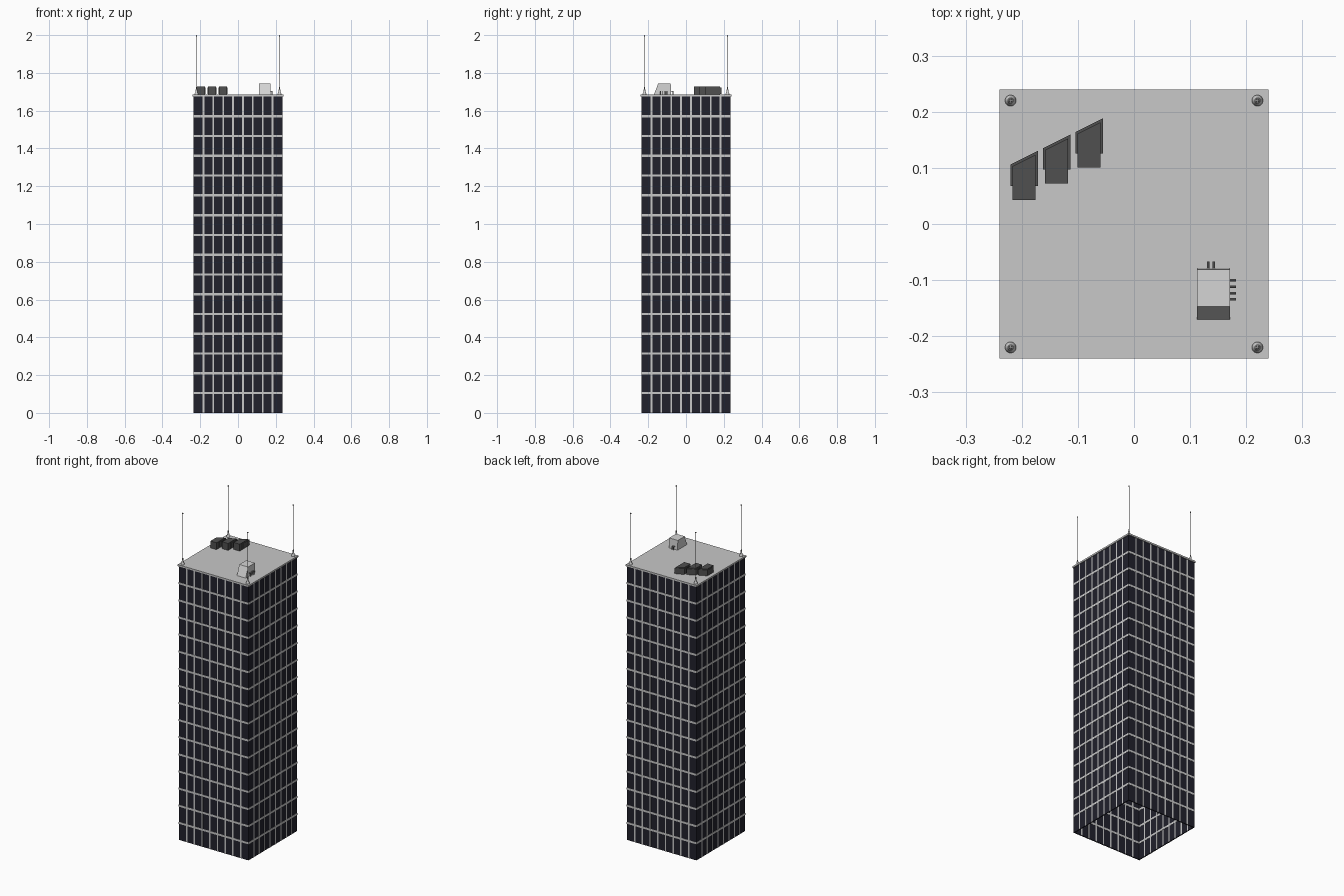
import bpy, bmesh, math
from mathutils import Matrix, Vector

cube = bpy.data.objects.get("Cube")
if cube:
    bpy.data.objects.remove(cube, do_unlink=True)


def material(name, rgb):
    m = bpy.data.materials.new(name)
    m.use_nodes = True
    m.diffuse_color = (*rgb, 1)
    m.node_tree.nodes["Principled BSDF"].inputs["Base Color"].default_value = (*rgb, 1)
    return m


glass = material("dark glass", (0.015, 0.015, 0.025))
concrete = material("pale concrete", (0.58, 0.58, 0.58))
charcoal = material("charcoal metal", (0.08, 0.08, 0.08))
light_metal = material("light metal", (0.66, 0.66, 0.66))
steel = material("grey steel", (0.25, 0.25, 0.25))

HALF, ROOF_Z, TOP_Z = 0.235, 1.675, 1.685
FLOORS, COLUMNS = 16, 9


def finish(name, bm, mat, smooth=False):
    bmesh.ops.recalc_face_normals(bm, faces=bm.faces)
    mesh = bpy.data.meshes.new(name)
    bm.to_mesh(mesh)
    bm.free()
    mesh.materials.append(mat)
    ob = bpy.data.objects.new(name, mesh)
    bpy.context.collection.objects.link(ob)
    if smooth:
        bpy.ops.object.select_all(action="DESELECT")
        ob.select_set(True)
        bpy.context.view_layer.objects.active = ob
        bpy.ops.object.shade_smooth_by_angle(angle=math.radians(35))
    return ob


def box(bm, lo, hi, turn=0):
    lo, hi = Vector(lo), Vector(hi)
    place = Matrix.Translation((lo + hi) / 2) @ Matrix.Diagonal((*(hi - lo), 1))
    bmesh.ops.create_cube(bm, size=1, matrix=Matrix.Rotation(turn, 4, "Z") @ place)


def prism(bm, base, push):
    bottom = [bm.verts.new(p) for p in base]
    top = [bm.verts.new(Vector(p) + Vector(push)) for p in base]
    bm.faces.new(bottom)
    bm.faces.new(top)
    for i in range(len(base)):
        j = (i + 1) % len(base)
        bm.faces.new((bottom[i], bottom[j], top[j], top[i]))


def pipe(bm, a, b, radius):
    a, b = Vector(a), Vector(b)
    turn = (b - a).to_track_quat("Z", "Y").to_matrix().to_4x4()
    bmesh.ops.create_cone(bm, cap_ends=True, segments=8, radius1=radius, radius2=radius,
                          depth=(b - a).length, matrix=Matrix.Translation((a + b) / 2) @ turn)


# Glass walls, hollow and open underneath
walls = bmesh.new()
for side in range(4):
    box(walls, (-HALF, -HALF, 0), (HALF - 0.006, -HALF + 0.006, ROOF_Z), side * math.pi / 2)
finish("glass_walls", walls, glass)

# Floor bands and mullions on each side, showing inside and out
bands, mullions = bmesh.new(), bmesh.new()
for side in range(4):
    turn = side * math.pi / 2
    for i in range(1, FLOORS):
        z = ROOF_Z * i / FLOORS
        box(bands, (-HALF - 0.001, -HALF - 0.001, z - 0.006),
            (HALF - 0.007, -HALF + 0.007, z + 0.006), turn)
    for i in range(1, COLUMNS):
        x = HALF * (2 * i / COLUMNS - 1)
        box(mullions, (x - 0.0045, -HALF - 0.0008, 0), (x + 0.0045, -HALF + 0.0068, ROOF_Z), turn)
finish("floor_bands", bands, concrete)
finish("window_mullions", mullions, concrete)

# Roof slab
slab = bmesh.new()
box(slab, (-0.24, -0.24, ROOF_Z), (0.24, 0.24, TOP_Z))
finish("roof_slab", slab, concrete)

# Three stepped ventilation units, each a core inside a wider lower casing
for n in range(3):
    x, y = -0.196 + 0.058 * n, 0.117 + 0.029 * n

    def outline(half, front, back, z):
        return [(x - half, y + front, z), (x + half, y + front, z),
                (x + half, y + back + half / 2, z), (x - half, y + back - half / 2, z)]

    unit = bmesh.new()
    prism(unit, outline(0.0205, -0.074, -0.004, TOP_Z), (0, 0, 0.042))
    prism(unit, outline(0.0245, -0.049, 0.001, TOP_Z + 0.004), (0, 0, 0.034))
    finish(f"vent_unit_{n + 1}", unit, charcoal)

# Roof plant house with a sloping front
house = bmesh.new()
profile = [(-0.17, TOP_Z), (-0.078, TOP_Z), (-0.081, 1.744), (-0.147, 1.744)]
prism(house, [(0.112, y, z) for y, z in profile], (0.059, 0, 0))
finish("plant_house", house, light_metal)

# Bent service pipes beside the plant house
pipes = bmesh.new()
for i in range(4):
    y = -0.1 - 0.0115 * i
    pipe(pipes, (0.168, y, 1.703), (0.1815, y, 1.703), 0.0022)
    pipe(pipes, (0.1793, y, TOP_Z), (0.1793, y, 1.703), 0.0022)
for x in (0.132, 0.1425):
    pipe(pipes, (x, -0.085, 1.703), (x, -0.067, 1.703), 0.0022)
    pipe(pipes, (x, -0.069, TOP_Z), (x, -0.069, 1.703), 0.0022)
finish("service_pipes", pipes, steel, smooth=True)


def lathe(name, profile, x, y, mat):
    bm = bmesh.new()
    verts = [bm.verts.new((r, 0, z)) for r, z in profile]
    edges = [bm.edges.new(pair) for pair in zip(verts, verts[1:])]
    bmesh.ops.spin(bm, geom=verts + edges, cent=(0, 0, 0), axis=(0, 0, 1),
                   angle=math.tau, steps=16)
    bmesh.ops.remove_doubles(bm, verts=bm.verts, dist=0.00005)
    bmesh.ops.translate(bm, verts=bm.verts, vec=(x, y, 0))
    finish(name, bm, mat, smooth=True)


# Corner antennas
foot = [(0.01, TOP_Z), (0.01, 1.69), (0.006, 1.697), (0.005, 1.712), (0, 1.714)]
mast = [(0.0035, 1.712), (0.003, 1.722), (0.0016, 1.726), (0.0013, 1.991),
        (0.0032, 1.994), (0.0032, 1.998), (0, 2.0)]
for y, depth in ((-0.22, "front"), (0.22, "back")):
    for x, side in ((-0.22, "right"), (0.22, "left")):
        lathe(f"antenna_foot_{depth}_{side}", foot, x, y, light_metal)
        lathe(f"antenna_mast_{depth}_{side}", mast, x, y, steel)
